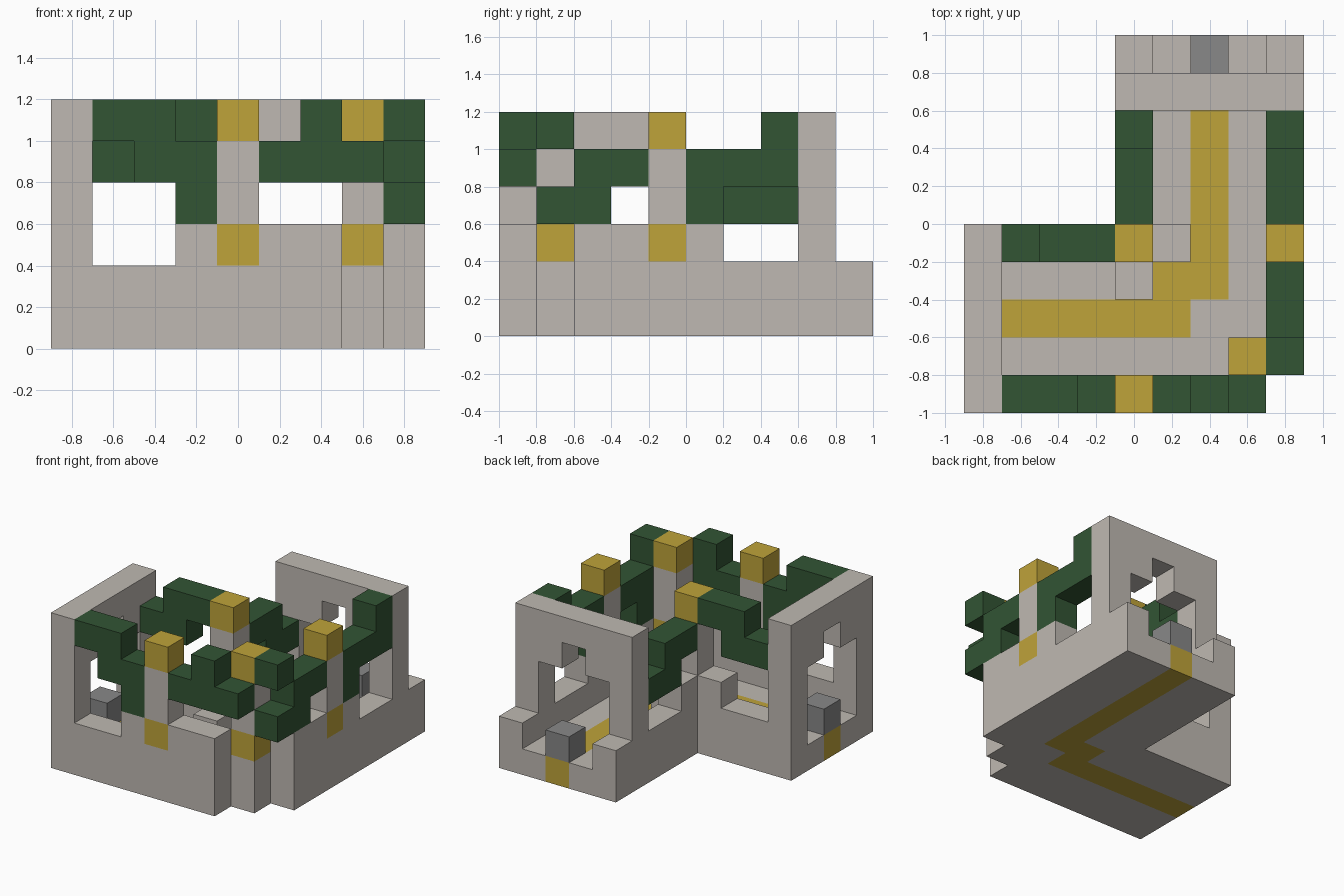
import bpy
import bmesh
from mathutils import Vector

cube = bpy.data.objects.get("Cube")
if cube:
    bpy.data.objects.remove(cube, do_unlink=True)

S = 0.2                               # block size
ORIGIN = Vector((-0.9, -1.0, 0.0))


def material(name, rgb):
    m = bpy.data.materials.new(name)
    m.use_nodes = True
    m.diffuse_color = (*rgb, 1)
    m.node_tree.nodes["Principled BSDF"].inputs["Base Color"].default_value = (*rgb, 1)
    return m


STONE = material("pale_stone", (0.52, 0.485, 0.445))
GOLD = material("gold", (0.52, 0.367, 0.042))
LEAF = material("dark_green", (0.032, 0.089, 0.034))
GREY = material("mid_grey", (0.246, 0.246, 0.246))

blocks = {}                           # block position -> part name
parts = {}                            # part name -> material


def fill(part, mat, xs, ys, zs):
    """Fill a range of blocks; each axis is a number or an inclusive pair."""
    parts[part] = mat
    span = [range(a[0], a[1] + 1) if isinstance(a, tuple) else (a,) for a in (xs, ys, zs)]
    for x in span[0]:
        for y in span[1]:
            for z in span[2]:
                blocks[x, y, z] = part


def clear(xs, ys, zs):
    for x in xs:
        for y in ys:
            for z in zs:
                blocks.pop((x, y, z), None)


# L-shaped floor with a stepped outer corner
fill("floor", STONE, (0, 8), (0, 4), 0)
fill("floor", STONE, (4, 8), (5, 9), 0)
clear((7, 8), (0,), (0,))
clear((8,), (1,), (0,))

# Path running along both corridors
fill("path", GOLD, (0, 5), 2, 0)
fill("path", GOLD, 5, 3, 0)
fill("path", GOLD, 6, (3, 9), 0)

# Low walls and inner corner blocks
fill("front_wall", STONE, (1, 6), 0, 1)
fill("side_wall", STONE, 8, (2, 7), 1)
fill("inner_front_wall", STONE, (1, 3), 4, 1)
fill("inner_side_wall", STONE, 4, (5, 7), 1)
fill("corner_blocks", STONE, 4, 3, 1)
fill("corner_blocks", STONE, 5, 4, 1)

# Raised wall pieces beside the pillars
fill("front_wall", STONE, 3, 0, 2)
fill("front_wall", STONE, (5, 6), 0, 2)
fill("side_wall", STONE, 8, (2, 3), 2)
fill("side_wall", STONE, 8, 5, 2)
fill("inner_front_wall", STONE, 3, 4, 2)
fill("inner_side_wall", STONE, 4, 5, 2)

# End walls with stepped arches
fill("side_gate", STONE, 0, (0, 4), (1, 5))
clear((0,), (1, 2, 3), (1, 2, 3))
clear((0,), (2,), (4,))
fill("back_gate", STONE, (4, 8), 8, (1, 5))
clear((5, 6, 7), (8,), (1, 2, 3))
clear((6,), (8,), (4,))

# Back step ends and the grey blocks standing on the path
for x in (4, 8):
    fill("back_step", STONE, x, 9, 1)
fill("side_gate_block", GREY, 0, 2, 1)
fill("back_gate_block", GREY, 6, 9, 1)

# Pillars with gold bands and caps
for x, y in ((4, 0), (7, 1), (8, 4), (4, 4)):
    fill("pillars", STONE, x, y, (0, 4))
    fill("pillar_bands", GOLD, x, y, 2)
    fill("pillar_caps", GOLD, x, y, 5)

# Foliage on the front wall
fill("front_foliage", LEAF, (1, 2), 0, 5)
fill("front_foliage", LEAF, (2, 3), 0, 4)
fill("front_foliage", LEAF, 3, 0, 3)
fill("front_foliage", LEAF, (5, 7), 0, 4)
fill("front_foliage", LEAF, 6, 0, 5)

# Foliage on the outer side wall
fill("side_foliage", LEAF, 8, 1, 5)
fill("side_foliage", LEAF, 8, (1, 2), 3)
fill("side_foliage", LEAF, 8, (2, 3), 4)
fill("side_foliage", LEAF, 8, 5, 3)
fill("side_foliage", LEAF, 8, (5, 7), 4)
fill("side_foliage", LEAF, 8, 7, 5)

# Foliage on the inner walls
fill("inner_front_foliage", LEAF, (1, 2), 4, 4)
fill("inner_front_foliage", LEAF, (2, 3), 4, 5)
fill("inner_side_foliage", LEAF, 4, (6, 7), 3)
fill("inner_side_foliage", LEAF, 4, (5, 6), 4)


def build(part):
    """Make one object from the exposed sides of a part's blocks."""
    bm = bmesh.new()
    for cell in [c for c, p in blocks.items() if p == part]:
        centre = Vector(cell) + Vector((0.5, 0.5, 0.5))
        for axis in range(3):
            for sign in (-1, 1):
                n = Vector((0, 0, 0))
                n[axis] = sign
                if tuple(int(a + b) for a, b in zip(cell, n)) in blocks:
                    continue
                u = Vector((0, 0, 0))
                u[(axis + 1) % 3] = 0.5
                v = n.cross(u)
                mid = centre + n * 0.5
                ring = (mid - u - v, mid + u - v, mid + u + v, mid - u + v)
                bm.faces.new([bm.verts.new(ORIGIN + p * S) for p in ring])
    bmesh.ops.remove_doubles(bm, verts=bm.verts, dist=0.001)
    mesh = bpy.data.meshes.new(part)
    bm.to_mesh(mesh)
    bm.free()
    mesh.materials.append(parts[part])
    bpy.context.scene.collection.objects.link(bpy.data.objects.new(part, mesh))


for name in parts:
    build(name)
